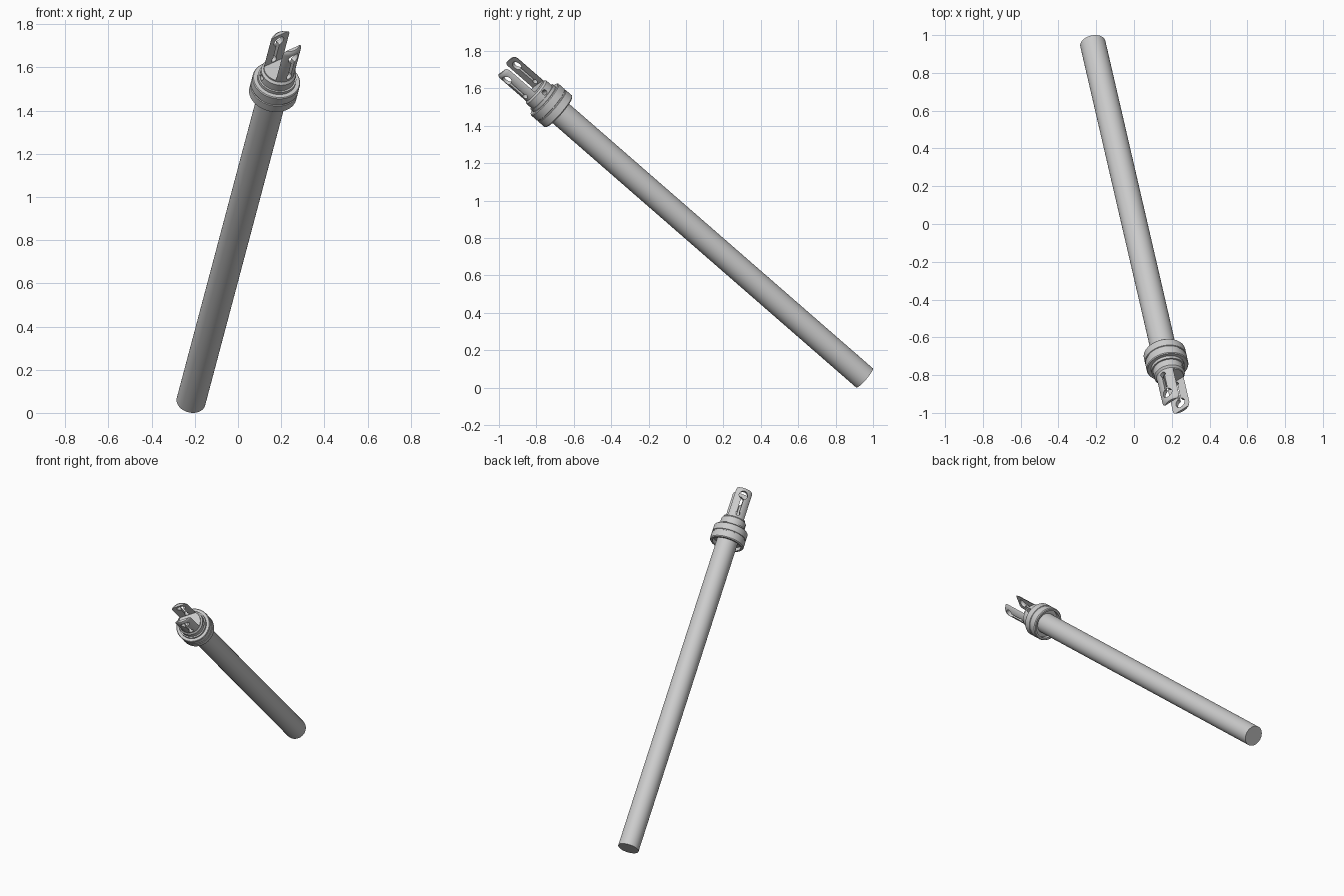
import bpy, bmesh, math
from mathutils import Matrix, Vector

if "Cube" in bpy.data.objects:
    bpy.data.objects.remove(bpy.data.objects["Cube"])

# Shaft frame: d along the shaft, s across the fork gap, w along the fork gap
d = Vector((0.172, -0.743, 0.647)).normalized()
a = Vector((-d.y, d.x, 0)).normalized()
b = d.cross(a)
twist = math.radians(28)
w = a * math.cos(twist) + b * math.sin(twist)
s = d.cross(w)
FRAME = Matrix.Translation((-0.218, 0.9545, 0.052)) @ Matrix((w, s, d)).transposed().to_4x4()


def new_object(name, bm):
    bmesh.ops.recalc_face_normals(bm, faces=bm.faces)
    mesh = bpy.data.meshes.new(name)
    bm.to_mesh(mesh)
    bm.free()
    obj = bpy.data.objects.new(name, mesh)
    bpy.context.collection.objects.link(obj)
    return obj


def lathe(name, profile, closed=False, steps=64):
    """Revolve (radius, height) points around the local z axis."""
    bm = bmesh.new()
    vs = [bm.verts.new((r, 0, z)) for r, z in profile]
    es = [bm.edges.new(p) for p in zip(vs, vs[1:])]
    if closed:
        es.append(bm.edges.new((vs[-1], vs[0])))
    bmesh.ops.spin(bm, geom=vs + es, cent=(0, 0, 0), axis=(0, 0, 1),
                   angle=2 * math.pi, steps=steps)
    bmesh.ops.remove_doubles(bm, verts=bm.verts, dist=1e-5)
    return new_object(name, bm)


def box(size, z):
    bm = bmesh.new()
    bmesh.ops.create_cube(bm, size=1, matrix=Matrix.Translation((0, 0, z)) @ Matrix.Diagonal((*size, 1)))
    return new_object("cutter", bm)


def cross_hole(radius, z, angle):
    """Cylinder lying across the shaft, its axis turned by angle about the shaft."""
    bm = bmesh.new()
    m = Matrix.Translation((0, 0, z)) @ Matrix.Rotation(angle, 4, 'Z') @ Matrix.Rotation(math.pi / 2, 4, 'Y')
    bmesh.ops.create_cone(bm, cap_ends=True, segments=32, radius1=radius,
                          radius2=radius, depth=0.4, matrix=m)
    return new_object("cutter", bm)


def cut(obj, cutter):
    cutter.hide_render = True
    mod = obj.modifiers.new("cut", 'BOOLEAN')
    mod.operation, mod.solver, mod.object = 'DIFFERENCE', 'EXACT', cutter
    bpy.context.view_layer.objects.active = obj
    bpy.ops.object.modifier_apply(modifier=mod.name)
    bpy.data.objects.remove(cutter)


# Long plain shaft
shaft = lathe("shaft", [(0, 0), (0.068, 0), (0.068, 2.31), (0, 2.31)])

# Grooved collar with a recessed underside and a stepped top
collar = lathe("collar", [
    (0.06, 2.225), (0.094, 2.225), (0.094, 2.2), (0.107, 2.2), (0.112, 2.206),
    (0.112, 2.248), (0.108, 2.25), (0.108, 2.256), (0.112, 2.258),
    (0.112, 2.3), (0.108, 2.305), (0.09, 2.305), (0.09, 2.322), (0.06, 2.322)], closed=True)

# Fork: turned neck, split into two prongs
fork = lathe("fork", [(0, 2.3), (0.082, 2.3), (0.082, 2.362), (0.072, 2.372),
                      (0.072, 2.56), (0.069, 2.572), (0.062, 2.58), (0, 2.58)])
cut(fork, box((0.4, 0.094, 0.4), 2.58))

# Keyholes through both prongs: large eye, narrow slot, small end hole
cut(fork, cross_hole(0.028, 2.53, math.pi / 2))
cut(fork, box((0.017, 0.4, 0.12), 2.465))
cut(fork, cross_hole(0.015, 2.40, math.pi / 2))

# Pin hole through the neck
cut(fork, cross_hole(0.014, 2.341, math.radians(-16)))

for obj in (shaft, collar, fork):
    obj.matrix_world = FRAME
    bpy.ops.object.select_all(action='DESELECT')
    obj.select_set(True)
    bpy.context.view_layer.objects.active = obj
    bpy.ops.object.shade_smooth_by_angle(angle=math.radians(30))
